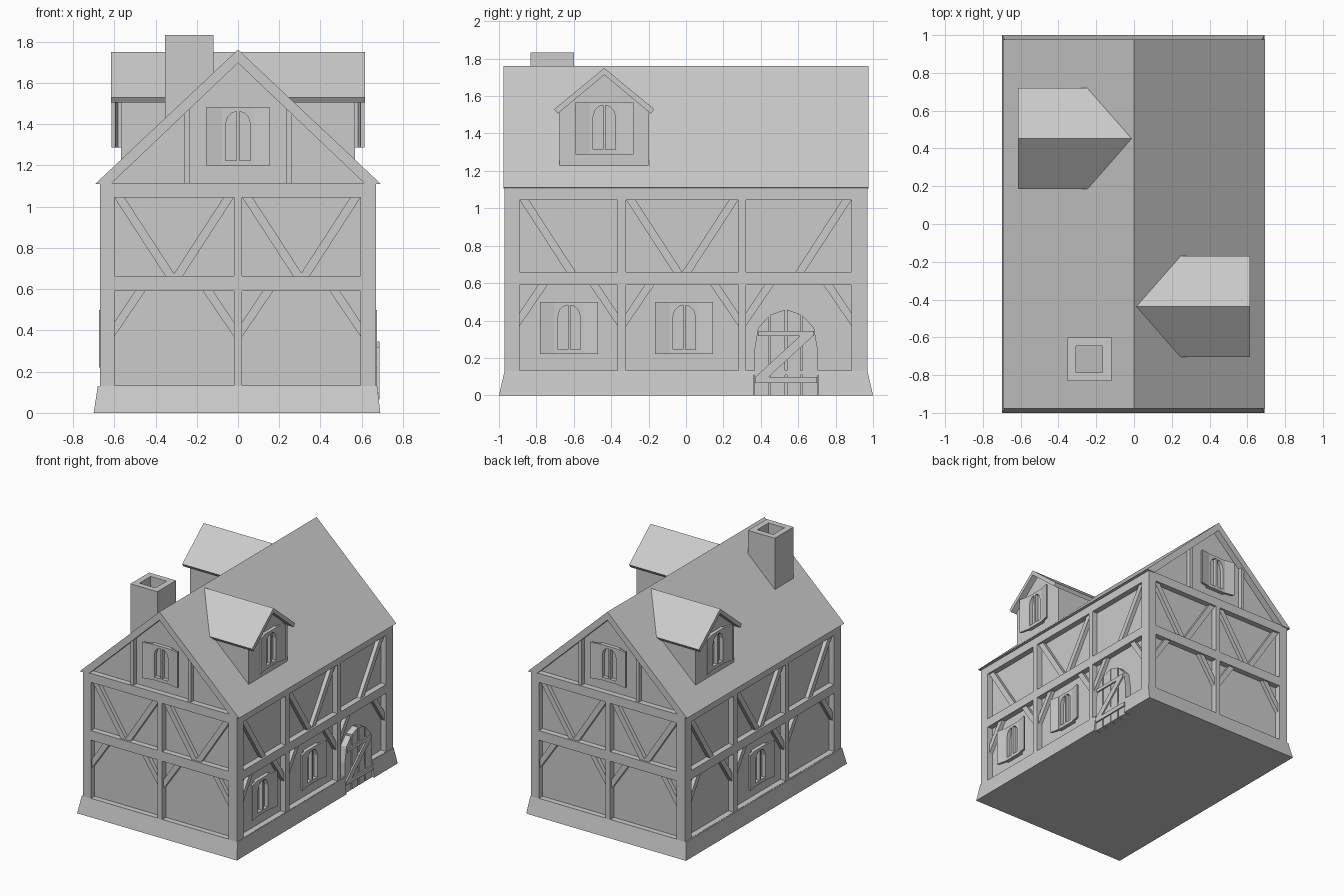
import bpy, bmesh
from mathutils import Matrix

if "Cube" in bpy.data.objects:
    bpy.data.objects.remove(bpy.data.objects["Cube"])

def basis(u, v, w):
    return Matrix((u, v, w)).transposed().to_4x4()

TURN = Matrix.Rotation(3.14159265, 4, 'Z')
RIGHT = basis((0, 1, 0), (0, 0, 1), (1, 0, 0))
FRONT = basis((1, 0, 0), (0, 0, 1), (0, -1, 0))
LEFT, BACK = TURN @ RIGHT, TURN @ FRONT
TOP = Matrix.Identity(4)
LAY = basis((1, 0, 0), (0, 0, 1), (0, -1, 0))     # profile in u/w, extruded along -v


def plate(name, loops, w0, w1, M):
    """Flat outline (extra loops are holes) extruded from w0 to w1."""
    cu = bpy.data.curves.new(name, 'CURVE')
    cu.dimensions, cu.fill_mode, cu.extrude = '2D', 'BOTH', (w1 - w0) / 2
    for loop in loops:
        sp = cu.splines.new('POLY')
        sp.points.add(len(loop) - 1)
        for p, (u, v) in zip(sp.points, loop):
            p.co = (u, v, 0, 1)
        sp.use_cyclic_u = True
    tmp = bpy.data.objects.new(name + "_tmp", cu)
    bpy.context.collection.objects.link(tmp)
    dg = bpy.context.evaluated_depsgraph_get()
    me = bpy.data.meshes.new_from_object(tmp.evaluated_get(dg))
    bpy.data.objects.remove(tmp)
    me.transform(M @ Matrix.Translation((0, 0, (w0 + w1) / 2)))
    bm = bmesh.new()
    bm.from_mesh(me)
    bmesh.ops.remove_doubles(bm, verts=bm.verts, dist=1e-5)
    bmesh.ops.recalc_face_normals(bm, faces=bm.faces)
    bm.to_mesh(me)
    bm.free()
    me.name = name
    me.polygons.foreach_set("use_smooth", [False] * len(me.polygons))
    ob = bpy.data.objects.new(name, me)
    bpy.context.collection.objects.link(ob)
    return ob


def rect(a, b, c, d):
    return [(a, c), (b, c), (b, d), (a, d)]


def knee(M, e, d, w):
    plate("knee_brace", [[(e, .37), (e + .15*d, .59), (e + .1*d, .59), (e, .44)]], w, w + .035, M)


def strut(M, e, d, w):
    plate("upper_strut", [[(e, 1.045), (e + .05*d, 1.045), (e + .3*d, .66), (e + .25*d, .66)]],
          w, w + .035, M)


def window(M, u, z, w):
    """Arched two-light window with shutters standing slightly open."""
    W = M @ Matrix.Translation((u, z, w))
    half = [(.007, .025), (.06, .025), (.06, .2), (.05, .235), (.03, .255), (.007, .262)]
    plate("window_frame", [rect(-.082, .082, 0, .28), half, [(-a, b) for a, b in half]], -.01, .03, W)
    for s in (-1, 1):
        plate("shutter", [[(s*.078, .015), (s*.15, .03), (s*.155, .048), (s*.078, .032)]],
              -.28, 0, W @ LAY_LOCAL)


# local u, w, -v axes for shutter profiles
LAY_LOCAL = basis((1, 0, 0), (0, 0, 1), (0, -1, 0))

# Core walls with gables
plate("wall_core", [[(-.625, .02), (.625, .02), (.625, 1.12), (0, 1.71), (-.625, 1.12)]],
      -.925, .925, FRONT)

# Sloped stone plinth with door slot
bm = bmesh.new()
bmesh.ops.create_cube(bm, size=1)
for v in bm.verts:
    up = v.co.z > 0
    sx, sy = v.co.x > 0, v.co.y > 0
    v.co = ((.675 if up else .69) if sx else (-.68 if up else -.7),
            (.97 if up else 1) * (1 if sy else -1), .13 if up else 0)
me = bpy.data.meshes.new("plinth")
bm.to_mesh(me)
bm.free()
plinth = bpy.data.objects.new("plinth", me)
bpy.context.collection.objects.link(plinth)
cutter = plate("door_cutter", [rect(.362, .708, -.1, .3)], .63, .8, RIGHT)
cutter.hide_render = True
cutter.display_type = 'WIRE'
mod = plinth.modifiers.new("door_slot", 'BOOLEAN')
mod.operation, mod.object, mod.solver = 'DIFFERENCE', cutter, 'EXACT'

# End walls: timber frame, braces, gable studs and window
for M in (FRONT, BACK):
    holes = [rect(a, b, c, d) for a, b in ((-.6, -.02), (.02, .595))
             for c, d in ((.132, .59), (.665, 1.045))]
    plate("end_timber_frame", [rect(-.67, .67, .11, 1.115)] + holes, .92, .97, M)
    for e, d in ((-.6, 1), (-.02, -1), (.02, 1), (.595, -1)):
        knee(M, e, d, .92)
        strut(M, e, d, .92)
    for s in (-1, 1):
        plate("gable_stud", [[(s*.235, 1.11), (s*.262, 1.11), (s*.262, 1.47), (s*.235, 1.5)]],
              .92, .96, M)
    window(M, 0, 1.2, .925)

# Long walls: timber frame, braces, windows
for M, wins in ((RIGHT, (-.625, -.01)), (LEFT, (-.01,))):
    bays = ((-.89, -.365), (-.32, .28), (.32, .885))
    holes = [rect(a, b, c, d) for a, b in bays for c, d in ((.132, .59), (.66, 1.045))]
    plate("side_timber_frame", [rect(-.97, .97, .11, 1.115)] + holes, .62, .67, M)
    for a, b in bays:
        knee(M, a, 1, .62)
        knee(M, b, -1, .62)
    for e, d in ((-.89, 1), (-.32, 1), (.28, -1), (.885, -1)):
        strut(M, e, d, .62)
    for u in wins:
        window(M, u, .22, .625)

# Arched plank door
arch = [(.365, .24), (.385, .36), (.45, .43), (.535, .46), (.62, .43), (.685, .36), (.705, .24)]


def arch_z(y):
    for (a, c), (b, d) in zip(arch, arch[1:]):
        if y <= b:
            return c + (d - c) * (y - a) / (b - a)
    return arch[-1][1]


for a, b in ((.365, .442), (.452, .53), (.54, .612), (.622, .705)):
    mid = [p for p in reversed(arch) if a < p[0] < b]
    plate("door_plank", [[(a, 0), (b, 0), (b, arch_z(b))] + mid + [(a, arch_z(a))]], .62, .674, RIGHT)
for loop in (rect(.37, .7, .065, .097), rect(.385, .685, .318, .345),
             [(.37, .097), (.44, .097), (.68, .318), (.61, .318)]):
    plate("door_batten", [loop], .66, .685, RIGHT)

# Main roof
plate("main_roof", [[(-.693, 1.11), (0, 1.762), (.693, 1.11), (.62, 1.107), (0, 1.697), (-.62, 1.107)]],
      -.977, .977, FRONT)

# Dormers on both slopes
for M, c in ((RIGHT, -.437), (LEFT, -.452)):
    D = M @ Matrix.Translation((c, 0, 0))
    plate("dormer_wall", [[(-.24, 1.22), (.24, 1.22), (.24, 1.525), (0, 1.72), (-.24, 1.525)]],
          .05, .567, D)
    plate("dormer_roof", [[(-.267, 1.53), (0, 1.75), (.267, 1.53), (.25, 1.505), (0, 1.713), (-.25, 1.505)]],
          .005, .615, D)
    window(D, 0, 1.288, .565)

# Hollow chimney
plate("chimney", [rect(-.353, -.12, -.832, -.6), rect(-.307, -.168, -.785, -.647)], 1.38, 1.833, TOP)
